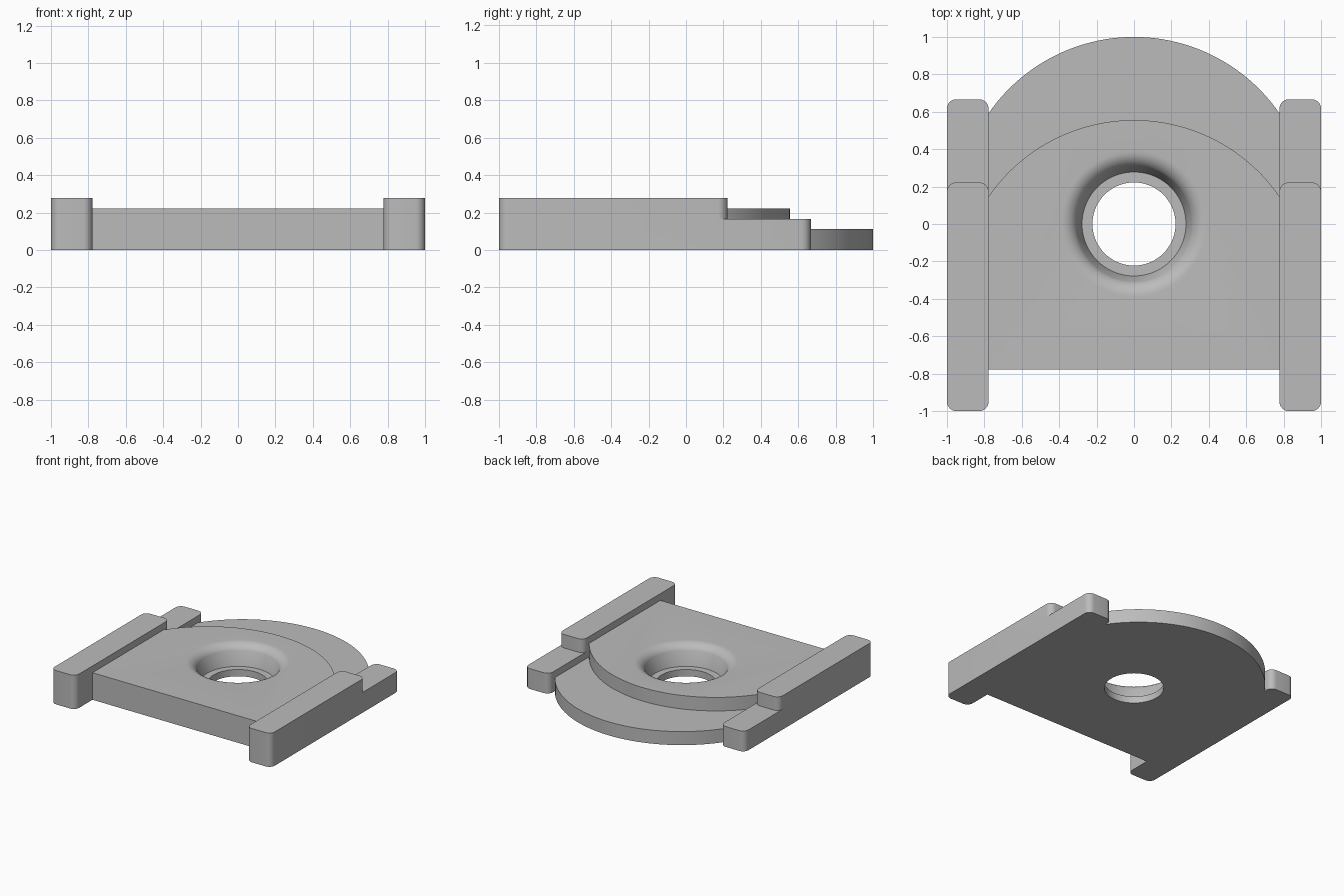
import bpy, bmesh
from math import sin, cos, pi, asin, radians

if "Cube" in bpy.data.objects:
    bpy.data.objects.remove(bpy.data.objects["Cube"], do_unlink=True)

U = 1 / 18            # base module of the design
HALF = 14 * U         # half width of the plate

grey = bpy.data.materials.new("plain_grey")
grey.use_nodes = True
grey.diffuse_color = (0.5, 0.5, 0.5, 1)
grey.node_tree.nodes["Principled BSDF"].inputs["Base Color"].default_value = (0.5, 0.5, 0.5, 1)


def add_object(name, bm):
    bmesh.ops.recalc_face_normals(bm, faces=bm.faces[:])
    mesh = bpy.data.meshes.new(name)
    bm.to_mesh(mesh)
    bm.free()
    mesh.materials.append(grey)
    obj = bpy.data.objects.new(name, mesh)
    bpy.context.collection.objects.link(obj)
    return obj


def prism(name, outline, z0, z1):
    bm = bmesh.new()
    face = bm.faces.new([bm.verts.new((x, y, z0)) for x, y in outline])
    top = bmesh.ops.extrude_face_region(bm, geom=[face])["geom"]
    verts = [v for v in top if isinstance(v, bmesh.types.BMVert)]
    bmesh.ops.translate(bm, verts=verts, vec=(0, 0, z1 - z0))
    return add_object(name, bm)


def combine(obj, other, operation):
    mod = obj.modifiers.new(operation.lower(), "BOOLEAN")
    mod.operation, mod.solver, mod.object = operation, "EXACT", other
    bpy.context.view_layer.objects.active = obj
    bpy.ops.object.modifier_apply(modifier=mod.name)
    bpy.data.objects.remove(other, do_unlink=True)


def smooth(obj):
    bpy.ops.object.select_all(action="DESELECT")
    obj.select_set(True)
    bpy.context.view_layer.objects.active = obj
    bpy.ops.object.shade_smooth_by_angle(angle=radians(30))


def arched(y_front, y_top, radius=17 * U, steps=48):
    # straight sides and front, shallow arc at the back
    end = asin(HALF / radius)
    arc = [(radius * sin(end - 2 * end * i / steps),
            y_top - radius + radius * cos(end - 2 * end * i / steps))
           for i in range(steps + 1)]
    return [(-HALF, y_front), (HALF, y_front)] + arc


def rounded(x0, x1, y0, y1, r=0.05, steps=8):
    corners = [(x1 - r, y1 - r), (x0 + r, y1 - r), (x0 + r, y0 + r), (x1 - r, y0 + r)]
    return [(cx + r * cos(pi / 2 * (k + i / steps)), cy + r * sin(pi / 2 * (k + i / steps)))
            for k, (cx, cy) in enumerate(corners) for i in range(steps + 1)]


# Two-step arched plate
plate = prism("arched_plate", arched(-HALF, 1), 0, 2 * U)
combine(plate, prism("upper_step", arched(-HALF, 10 * U), 0, 4 * U), "UNION")

# Screw hole with ledge, slanted wall and softly rounded rim
seat, rim, top = 5 * U, 7 * U, 4 * U
slope, fillet = radians(63), 0.09
profile = [(0, -U), (4 * U, -U), (4 * U, U), (seat, U)]
for i in range(9):
    a = slope * (1 - i / 8)
    profile.append((rim - fillet * sin(a), top - fillet * (1 - cos(a))))
profile += [(rim, top + U), (0, top + U)]
bm = bmesh.new()
verts = [bm.verts.new((r, 0, z)) for r, z in profile]
edges = [bm.edges.new(pair) for pair in zip(verts, verts[1:])]
bmesh.ops.spin(bm, geom=verts + edges, axis=(0, 0, 1), cent=(0, 0, 0),
               angle=2 * pi, steps=72)
bmesh.ops.remove_doubles(bm, verts=bm.verts[:], dist=1e-5)
cutter = add_object("hole_cutter", bm)
cutter.hide_render = True
combine(plate, cutter, "DIFFERENCE")
smooth(plate)

# Side rails, lower at the back
for name, x0, x1 in (("left_rail", HALF, 1), ("right_rail", -1, -HALF)):
    rail = prism(name, rounded(x0, x1, -1, 12 * U), 0, 3 * U)
    combine(rail, prism("rail_top", rounded(x0, x1, -1, 4 * U), 0, 5 * U), "UNION")
    smooth(rail)
